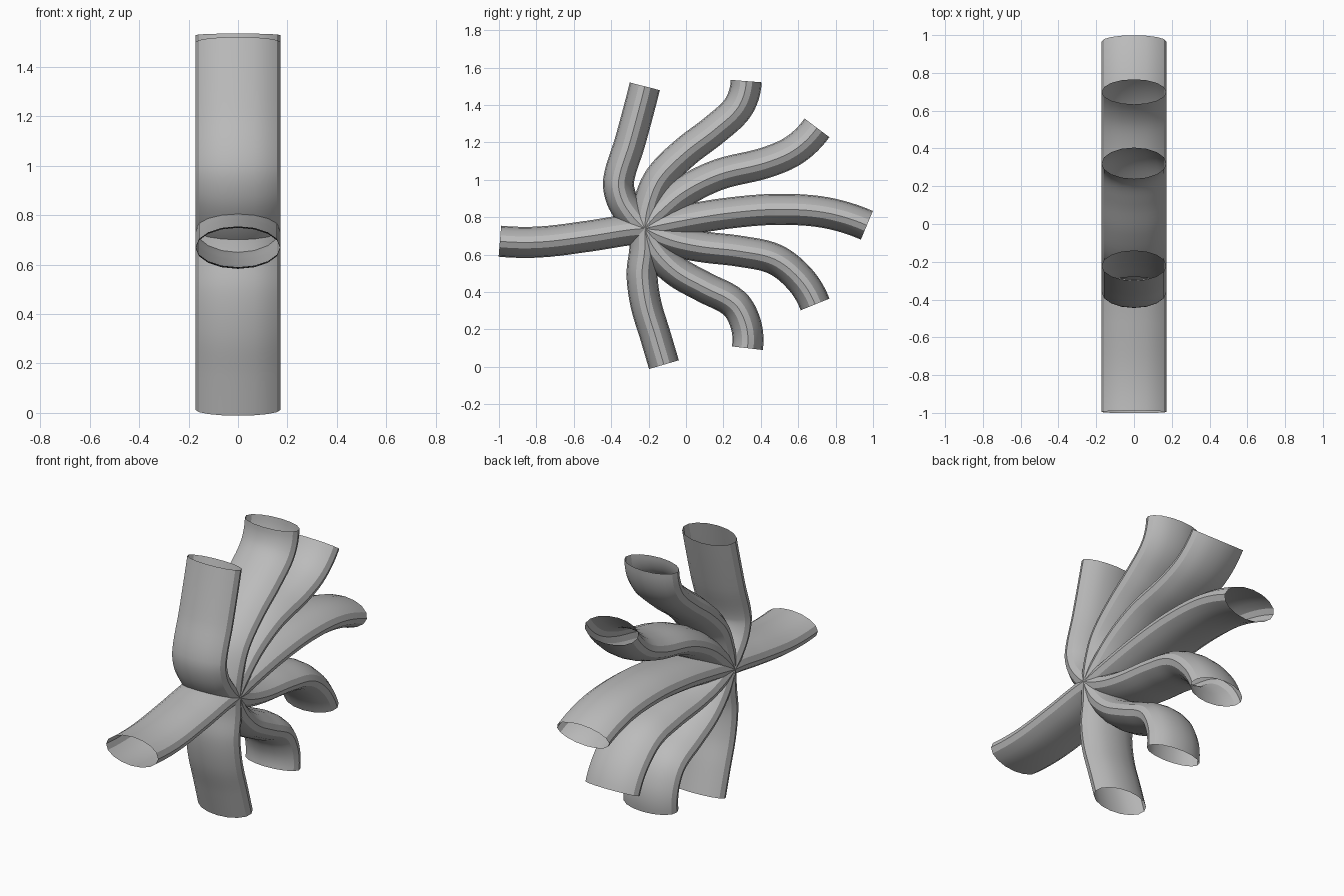
import bpy, bmesh, math
from mathutils import Vector
from mathutils.geometry import interpolate_bezier

cube = bpy.data.objects.get("Cube")
if cube:
    bpy.data.objects.remove(cube, do_unlink=True)

GREY = (0.5, 0.5, 0.5, 1)
grey = bpy.data.materials.new("plain grey")
grey.use_nodes = True
grey.diffuse_color = GREY
grey.node_tree.nodes["Principled BSDF"].inputs["Base Color"].default_value = GREY

HALF_X, HALF_T, SIDES, STEPS = 0.171, 0.083, 16, 6
HUB = (-0.22, 0.74)

# Centre lines in the y-z plane, running outwards from the hub
PATHS = {
    "upper_front_tube": [(-.29, .81), (-.345, .90), (-.36, 1.0), (-.30, 1.2), (-.22, 1.50)],
    "upper_tube": [(-.20, .87), (-.14, 1.01), (-.005, 1.147), (.155, 1.27), (.28, 1.39), (.322, 1.528)],
    "upper_back_tube": [(-.14, .83), (-.005, .94), (.18, 1.03), (.42, 1.09), (.58, 1.16), (.70, 1.278)],
    "back_tube": [(-.03, .78), (.21, .82), (.476, .842), (.74, .826), (.967, .757)],
    "lower_back_tube": [(-.085, .68), (.075, .644), (.29, .618), (.476, .575), (.61, .468), (.69, .334)],
    "lower_tube": [(-.16, .62), (-.05, .51), (.10, .425), (.257, .34), (.32, .227), (.328, .10)],
    "lower_front_tube": [(-.22, .63), (-.235, .495), (-.214, .334), (-.166, .174), (-.118, .012)],
    "front_tube": [(-.326, .73), (-.513, .70), (-.78, .668), (-.995, .672)],
}


def smooth_path(points):
    """Sample a smooth curve through the points."""
    pts = [Vector((0, y, z)) for y, z in points]
    n = len(pts)
    tan = []
    for i in range(n):
        a, b = pts[max(i - 1, 0)], pts[min(i + 1, n - 1)]
        tan.append((b - a).normalized())
    # End tangents follow the bend of the neighbouring span
    for end, near in ((0, 1), (n - 1, n - 2)):
        chord = (pts[end] - pts[near]).normalized() * (1 if end else -1)
        tan[end] = (2 * chord - tan[near]).normalized()
    out = []
    for i in range(n - 1):
        reach = (pts[i + 1] - pts[i]).length / 3
        seg = interpolate_bezier(pts[i], pts[i] + tan[i] * reach,
                                 pts[i + 1] - tan[i + 1] * reach, pts[i + 1], STEPS + 1)
        out += seg if i == n - 2 else seg[:-1]
    return out


def tube(name, points):
    """Sweep an open elliptical section along the centre line."""
    path = smooth_path(points)
    bm = bmesh.new()
    rings = []
    for i, p in enumerate(path):
        t = (path[min(i + 1, len(path) - 1)] - path[max(i - 1, 0)]).normalized()
        side = Vector((0, -t.z, t.y))
        ring = []
        for k in range(SIDES):
            a = 2 * math.pi * k / SIDES
            ring.append(bm.verts.new(p + Vector((HALF_X * math.cos(a), 0, 0))
                                     + side * HALF_T * math.sin(a)))
        rings.append(ring)
    for r0, r1 in zip(rings, rings[1:]):
        for k in range(SIDES):
            j = (k + 1) % SIDES
            bm.faces.new((r0[k], r1[k], r1[j], r0[j]))
    bmesh.ops.recalc_face_normals(bm, faces=bm.faces)
    mesh = bpy.data.meshes.new(name)
    bm.to_mesh(mesh)
    bm.free()
    mesh.materials.append(grey)
    obj = bpy.data.objects.new(name, mesh)
    bpy.context.collection.objects.link(obj)
    bpy.ops.object.select_all(action="DESELECT")
    obj.select_set(True)
    bpy.context.view_layer.objects.active = obj
    bpy.ops.object.shade_smooth_by_angle(angle=math.radians(30))


for name, points in PATHS.items():
    tube(name, [HUB] + points)
